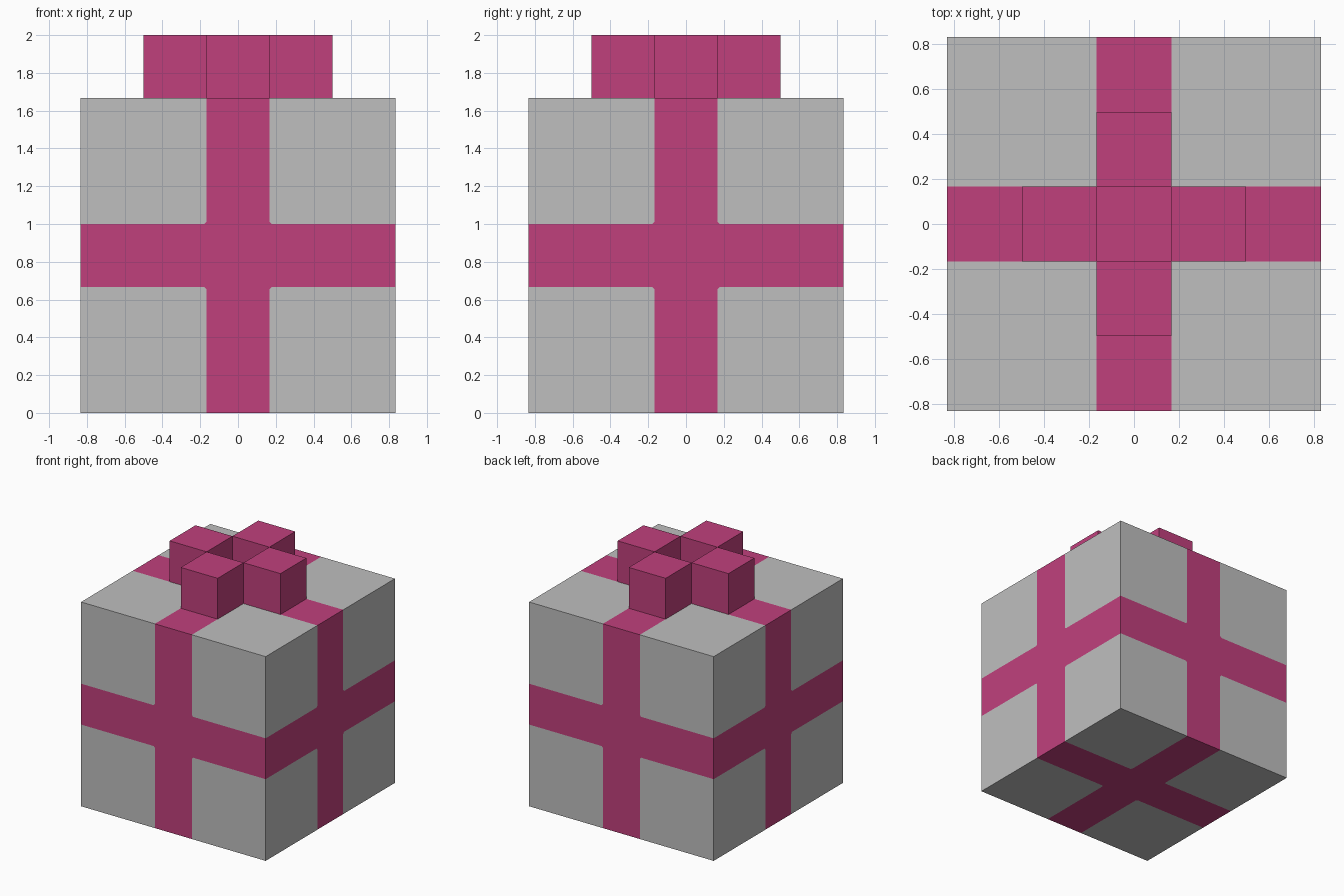
import bpy
import bmesh
from mathutils import Matrix, Vector

HALF = 5 / 6      # half the box size
BAND = 1 / 6      # half the ribbon width

if "Cube" in bpy.data.objects:
    bpy.data.objects.remove(bpy.data.objects["Cube"], do_unlink=True)


def make_material(name, rgb):
    mat = bpy.data.materials.new(name)
    mat.use_nodes = True
    mat.diffuse_color = (*rgb, 1)
    mat.node_tree.nodes["Principled BSDF"].inputs["Base Color"].default_value = (*rgb, 1)
    return mat


paper = make_material("grey paper", (0.52, 0.52, 0.52))
ribbon = make_material("pink ribbon", (0.53, 0.051, 0.204))


def make_object(name, bm, location, materials):
    mesh = bpy.data.meshes.new(name)
    bm.to_mesh(mesh)
    bm.free()
    for mat in materials:
        mesh.materials.append(mat)
    obj = bpy.data.objects.new(name, mesh)
    obj.location = location
    bpy.context.collection.objects.link(obj)
    return obj


# Gift box, cut along the edges of the ribbon bands
bm = bmesh.new()
bmesh.ops.create_cube(bm, size=2 * HALF)
for axis in range(3):
    for side in (-BAND, BAND):
        normal = Vector((0, 0, 0))
        normal[axis] = 1
        bmesh.ops.bisect_plane(bm, geom=bm.verts[:] + bm.edges[:] + bm.faces[:],
                               plane_co=normal * side, plane_no=normal)

# Tiny chamfers where the bands cross, on the sides and underneath
crossings = [v for v in bm.verts
             if sum(abs(c) < BAND + 0.01 for c in v.co) == 2 and v.co.z < HALF - 0.01]
bmesh.ops.bevel(bm, geom=crossings, offset=0.012, segments=1, affect='VERTICES')

# Ribbon bands run through the middle of every face
for face in bm.faces:
    centre = face.calc_center_median()
    face.material_index = int(any(abs(c) < BAND + 0.002 for c in centre))
make_object("gift_box", bm, (0, 0, HALF), (paper, ribbon))

# Bow: four cubes around an open middle
loops = {"left": (1, 0), "right": (-1, 0), "front": (0, -1), "back": (0, 1)}
for side, (x, y) in loops.items():
    bm = bmesh.new()
    bmesh.ops.create_cube(bm, size=2 * BAND)
    make_object("bow_loop_" + side, bm,
                (x * 2 * BAND, y * 2 * BAND, 2 * HALF + BAND), (ribbon,))
